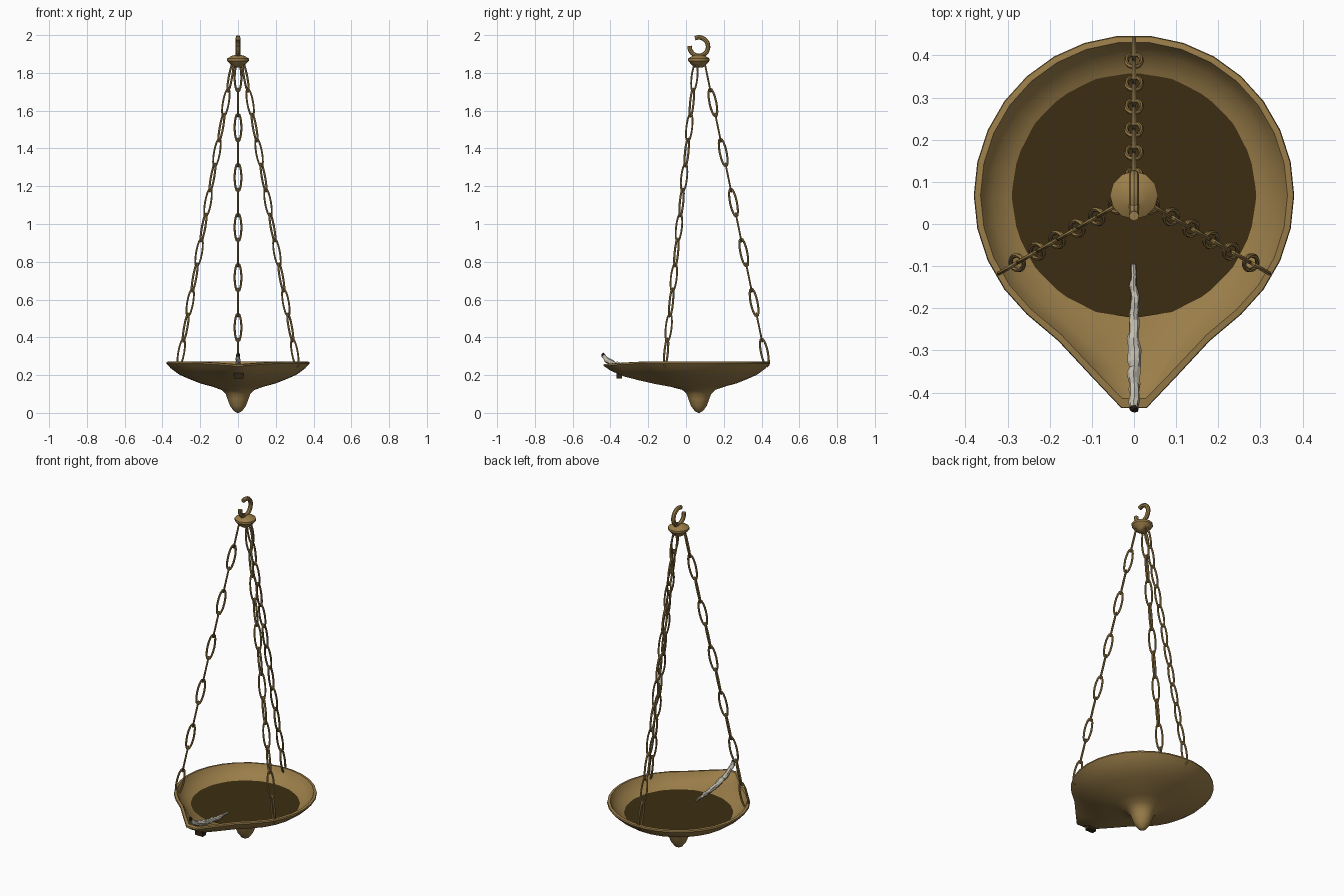
import bpy, bmesh, math, random
from mathutils import Vector

random.seed(4)
if "Cube" in bpy.data.objects:
    bpy.data.objects.remove(bpy.data.objects["Cube"], do_unlink=True)

AXIS_Y = 0.068  # the lamp hangs around this vertical axis


def material(name, rgb):
    m = bpy.data.materials.new(name)
    m.use_nodes = True
    m.diffuse_color = (*rgb, 1)
    m.node_tree.nodes["Principled BSDF"].inputs["Base Color"].default_value = (*rgb, 1)
    return m


BRONZE = material("bronze", (0.33, 0.21, 0.068))
OIL = material("dark_oil", (0.046, 0.027, 0.006))
WICK = material("pale_wick", (0.58, 0.54, 0.45))
CHAR = material("charred_brown", (0.03, 0.018, 0.007))


def finish(name, bm, mat, smooth=True):
    bmesh.ops.remove_doubles(bm, verts=bm.verts, dist=1e-5)
    bmesh.ops.recalc_face_normals(bm, faces=bm.faces)
    mesh = bpy.data.meshes.new(name)
    bm.to_mesh(mesh)
    bm.free()
    mesh.materials.append(mat)
    ob = bpy.data.objects.new(name, mesh)
    bpy.context.collection.objects.link(ob)
    if smooth:
        bpy.ops.object.select_all(action="DESELECT")
        ob.select_set(True)
        bpy.context.view_layer.objects.active = ob
        bpy.ops.object.shade_smooth_by_angle(angle=math.radians(40))
    return ob


def loft(bm, rings, closed=False, caps=True):
    """Skin a list of equally sized rings of points."""
    loops = [[bm.verts.new(p) for p in ring] for ring in rings]
    count = len(loops[0])
    for k in range(len(loops) if closed else len(loops) - 1):
        a, b = loops[k], loops[(k + 1) % len(loops)]
        for i in range(count):
            j = (i + 1) % count
            bm.faces.new((a[i], a[j], b[j], b[i]))
    if caps and not closed:
        bm.faces.new(loops[0])
        bm.faces.new(loops[-1])


def sweep(bm, pts, radii, normal, sides=6, closed=False, jitter=0):
    """Tube along a flat path whose plane has the given normal."""
    rings, n = [], len(pts)
    for i, p in enumerate(pts):
        before = pts[i - 1] if closed or i else p
        after = pts[(i + 1) % n] if closed or i < n - 1 else p
        side = (after - before).normalized().cross(normal)
        ring = []
        for s in range(sides):
            a = math.tau * s / sides
            r = radii[i] * (1 + random.uniform(-jitter, jitter))
            ring.append(p + (side * math.cos(a) + normal * math.sin(a)) * r)
        rings.append(ring)
    loft(bm, rings, closed)


# Bowl: turned profile whose front is pulled out into a spout
SIDES = 30
SPOUT = {0: (0.010, 0.127), 1: (0.017, 0.069), 2: (0.010, 0.016)}


def bowl_ring(r, z, pull):
    ring = []
    for i in range(SIDES):
        a = math.tau * i / SIDES
        x, y = r * math.cos(a), r * math.sin(a)
        step = round(abs(math.degrees(a) - 270) / 12 - 0.5)
        inward, forward = SPOUT.get(step, (0, 0))
        x -= math.copysign(inward, x) * pull
        drop = 0.1 * forward * pull
        ring.append((x, AXIS_Y + y - forward * pull, z - drop))
    return ring


outside = [(0.004, 0, 0), (0.022, 0.01, 0), (0.042, 0.037, 0), (0.055, 0.072, 0),
           (0.065, 0.1, 0), (0.088, 0.122, 0), (0.14, 0.14, 0.1), (0.2, 0.156, 0.25),
           (0.26, 0.18, 0.5), (0.31, 0.202, 0.7), (0.355, 0.235, 0.9), (0.38, 0.262, 1)]
inside = [(0.378, 0.27, 1), (0.364, 0.272, 0.94), (0.356, 0.258, 0.9), (0.337, 0.23, 0.6),
          (0.3, 0.208, 0.1), (0.25, 0.188, 0), (0.12, 0.165, 0)]
bm = bmesh.new()
loft(bm, [bowl_ring(*p) for p in outside + inside])
finish("bowl", bm, BRONZE)

# Oil surface
bm = bmesh.new()
bmesh.ops.create_circle(bm, cap_ends=True, segments=20, radius=0.291)
bmesh.ops.translate(bm, verts=bm.verts, vec=(0, AXIS_Y, 0.204))
oil = finish("oil_surface", bm, OIL, smooth=False)

# Small dark wick holder set into the spout floor
bm = bmesh.new()
bmesh.ops.create_cube(bm, size=1)
bmesh.ops.scale(bm, verts=bm.verts, vec=(0.05, 0.03, 0.036))
bmesh.ops.translate(bm, verts=bm.verts, vec=(0.004, -0.353, 0.2))
finish("wick_holder", bm, CHAR, smooth=False)

# Frayed wick lying in the spout, with a burnt end
keys = [(-0.095, 0.212, 0.005), (-0.2, 0.219, 0.012), (-0.3, 0.234, 0.014),
        (-0.38, 0.26, 0.014), (-0.42, 0.28, 0.013), (-0.438, 0.304, 0.011)]
path, radii = [], []
for (y0, z0, r0), (y1, z1, r1) in zip(keys, keys[1:]):
    steps = max(2, round(abs(y1 - y0) / 0.014))
    for k in range(steps):
        t = k / steps
        path.append(Vector((random.uniform(-0.002, 0.002), y0 + (y1 - y0) * t, z0 + (z1 - z0) * t)))
        radii.append(r0 + (r1 - r0) * t)
path.append(Vector((0, keys[-1][0], keys[-1][1])))
radii.append(keys[-1][2])
bm = bmesh.new()
sweep(bm, path, radii, Vector((1, 0, 0)), sides=8, jitter=0.22)
finish("wick", bm, WICK, smooth=False)

bm = bmesh.new()
bmesh.ops.create_icosphere(bm, subdivisions=1, radius=0.012)
bmesh.ops.scale(bm, verts=bm.verts, vec=(1, 0.8, 1.3))
bmesh.ops.translate(bm, verts=bm.verts, vec=(0, -0.438, 0.305))
finish("wick_burnt_tip", bm, CHAR, smooth=False)

# Three chains of alternating links
LINKS, CORNERS = 12, 16
for name, degrees in (("back", 90), ("left", -30), ("right", 210)):
    a = math.radians(degrees)
    radial = Vector((math.cos(a), math.sin(a), 0))
    across = Vector((-math.sin(a), math.cos(a), 0))
    low = Vector((0, AXIS_Y, 0.32)) + radial * 0.347
    high = Vector((0, AXIS_Y, 1.775)) + radial * 0.047
    along = (high - low).normalized()
    outward = across.cross(along).normalized()
    bm = bmesh.new()
    for k in range(LINKS):
        centre = low.lerp(high, k / (LINKS - 1))
        wide, normal = (across, outward) if k % 2 else (outward, across)
        pts = []
        for c in range(CORNERS):
            t = math.tau * c / CORNERS
            pts.append(centre + along * 0.076 * math.cos(t) + wide * 0.018 * math.sin(t))
        sweep(bm, pts, [0.0055] * CORNERS, normal, closed=True)
    finish(name + "_chain", bm, BRONZE)

# Cap that gathers the chains
bm = bmesh.new()
cap = [(0.02, 1.828), (0.034, 1.838), (0.057, 1.864), (0.057, 1.876), (0.034, 1.89), (0.015, 1.895)]
loft(bm, [[(r * math.cos(math.tau * i / 12), AXIS_Y + r * math.sin(math.tau * i / 12), z)
           for i in range(12)] for r, z in cap])
finish("chain_cap", bm, BRONZE)

# Open hook on top
bm = bmesh.new()
turn = [math.radians(175 + 300 * k / 20) for k in range(21)]
pts = [Vector((0, AXIS_Y + 0.049 * math.cos(t), 1.939 + 0.049 * math.sin(t))) for t in turn]
sweep(bm, pts, [0.012] * len(pts), Vector((1, 0, 0)), sides=8)
finish("hook", bm, BRONZE)
